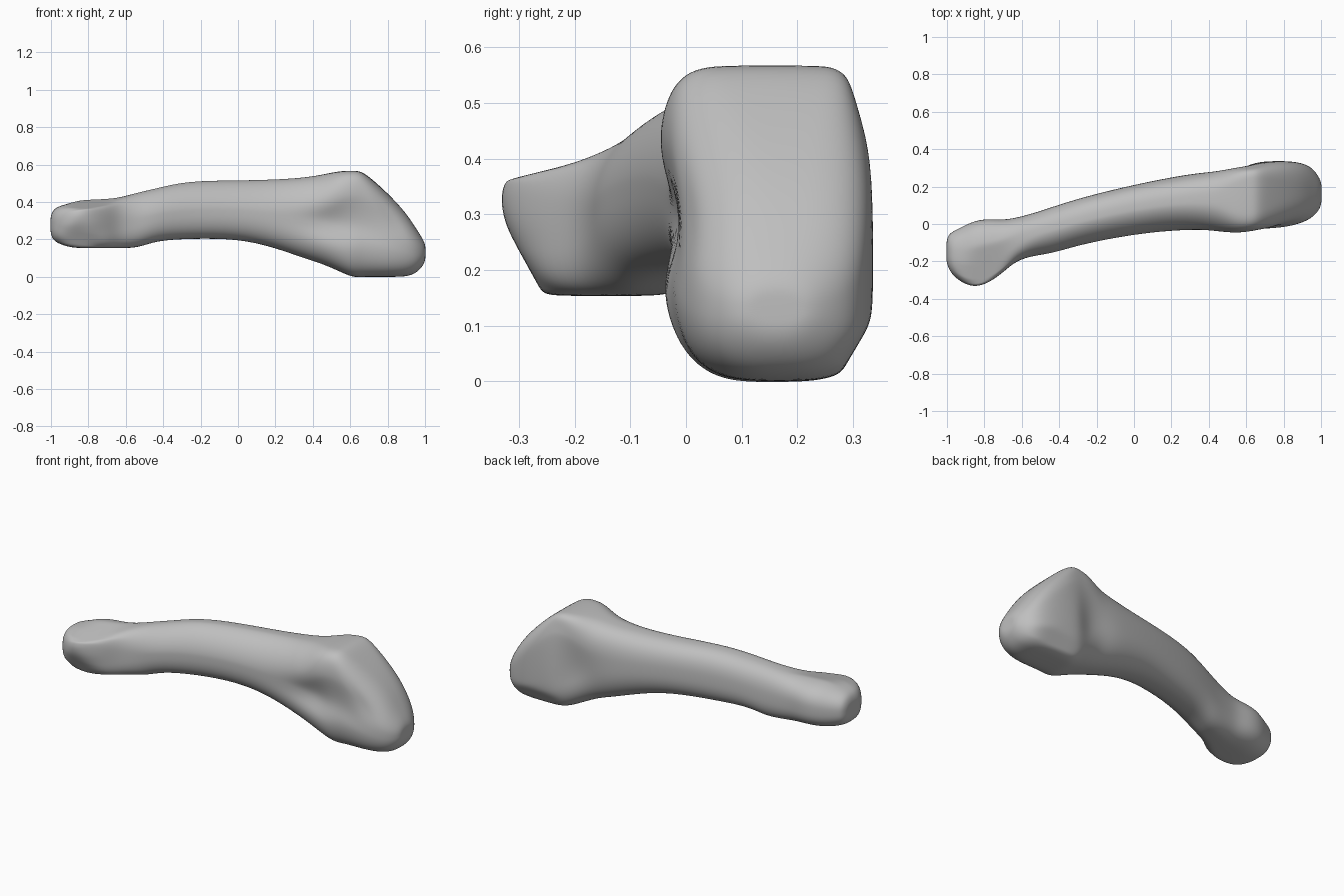
import bpy
import bmesh
from math import cos, sin, pi, exp
from mathutils import Vector

RING = 48

default = bpy.data.objects.get("Cube")
if default:
    bpy.data.objects.remove(default, do_unlink=True)


def flat_material(name, color):
    mat = bpy.data.materials.new(name)
    mat.use_nodes = True
    mat.diffuse_color = color
    shader = mat.node_tree.nodes["Principled BSDF"]
    shader.inputs["Base Color"].default_value = color
    shader.inputs["Roughness"].default_value = 0.8
    return mat


def power(value, exponent):
    """Signed power, used for rounded-box cross-sections."""
    return abs(value) ** exponent * (1 if value >= 0 else -1)


def bump(point, center, size):
    """Soft falloff around a center, with a separate reach on each axis."""
    return exp(-sum(((p - c) / s) ** 2 for p, c, s in zip(point, center, size)))


# Cross-sections along the bone: x, front y, back y, bottom z, top z
SECTIONS = [
    (-.99, -.24, -.055, .2, .355),
    (-.965, -.28, -.038, .18, .375),
    (-.91, -.32, -.01, .16, .392),
    (-.85, -.34, .018, .153, .412),
    (-.78, -.318, .028, .153, .415),
    (-.7, -.26, .022, .153, .418),
    (-.63, -.195, .033, .153, .425),
    (-.53, -.168, .06, .155, .452),
    (-.44, -.158, .09, .193, .472),
    (-.27, -.105, .145, .204, .514),
    (0, -.055, .21, .205, .515),
    (.2, -.035, .25, .155, .52),
    (.35, -.04, .275, .1, .53),
    (.45, -.058, .29, .07, .546),
    (.54, -.055, .31, .03, .566),
    (.61, -.045, .325, -.002, .568),
    (.66, -.035, .335, -.002, .567),
    (.73, -.028, .337, 0, .515),
    (.82, -.018, .337, 0, .43),
    (.9, .005, .327, 0, .34),
    (.955, .035, .3, .02, .255),
    (.99, .075, .25, .06, .2),
]

# Squareness of each corner: x, top back, top front, bottom front, bottom back
CORNERS = [
    (-1, 2.4, 2.6, 2.6, 2.4),
    (-.8, 2.6, 4, 5, 2.8),
    (-.5, 2.6, 1.8, 2.6, 2.6),
    (.2, 2.6, 1.8, 2.4, 2.4),
    (.45, 3.2, 2.1, 2.4, 2.5),
    (.6, 7, 5, 3, 3.5),
    (.66, 7, 5, 3, 4),
    (.8, 4, 2.6, 3.2, 4),
    (1, 2.2, 2.2, 2.2, 2.2),
]

# Local shaping: center, reach, push
SHAPING = [
    ((.52, -.05, .29), (.14, .12, .08), (0, .055, 0)),   # hollow above the front knuckle
    ((.8, -.02, .29), (.15, .1, .07), (0, .025, 0)),     # waist of the wide end
    ((.53, .3, .26), (.1, .1, .13), (0, -.03, 0)),       # neck behind the round back knuckle
    ((.67, .33, .52), (.12, .1, .09), (0, -.025, 0)),    # narrower top of the wide end
    ((.76, .12, .48), (.06, .12, .06), (-.012, 0, 0)),   # dip in the sloping end face
]

# Flat facets worn into the ends: first x, last x, a point (y, z), outward normal (y, z)
FACETS = [
    (-1, -.66, (-.255, .153), (-.87, -.48)),    # under the front of the small end
    (-1, -.68, (-.32, .362), (-.24, .97)),      # top of the small end
    (.55, 1, (.27, 0), (.86, -.51)),            # under the back of the wide end
]


def corner_squareness(x, corner):
    """Interpolated squareness of one corner at a place along the bone."""
    for near, far in zip(CORNERS, CORNERS[1:]):
        if x <= far[0]:
            t = max(0, (x - near[0]) / (far[0] - near[0]))
            return near[1 + corner] * (1 - t) + far[1 + corner] * t
    return CORNERS[-1][1 + corner]


def section_point(section, index):
    x, front, back, bottom, top = section
    angle = 2 * pi * index / RING
    exponent = 2 / corner_squareness(x, index * 4 // RING)
    y = (front + back) / 2 + (back - front) / 2 * power(cos(angle), exponent)
    z = (bottom + top) / 2 + (top - bottom) / 2 * power(sin(angle), exponent)
    point = Vector((x, y, z))
    push = Vector((0, 0, 0))
    for center, reach, amount in SHAPING:
        push += bump(point, center, reach) * Vector(amount)
    point += push
    for first, last, on_facet, outward in FACETS:
        normal = Vector((0, *outward)).normalized()
        height = (point - Vector((x, *on_facet))).dot(normal)
        if first <= x <= last and height > 0:
            point -= normal * height
    return point


# Bone: a loft through all the cross-sections, with domed ends
bm = bmesh.new()
rings = [[bm.verts.new(section_point(s, i)) for i in range(RING)] for s in SECTIONS]
for ring, following in zip(rings, rings[1:]):
    for i in range(RING):
        j = (i + 1) % RING
        bm.faces.new((ring[i], ring[j], following[j], following[i]))
caps = [bm.faces.new(end) for end in (rings[0], rings[-1])]
bmesh.ops.recalc_face_normals(bm, faces=bm.faces)
bmesh.ops.inset_individual(bm, faces=caps, thickness=.03, depth=.011)
bmesh.ops.inset_individual(bm, faces=caps, thickness=.02, depth=.001)
for face in bm.faces:
    face.smooth = True
mesh = bpy.data.meshes.new("bone")
bm.to_mesh(mesh)
bm.free()

bone = bpy.data.objects.new("bone", mesh)
bpy.context.collection.objects.link(bone)
mesh.materials.append(flat_material("stone grey", (.52, .52, .52, 1)))

# Smooth surface
subdivision = bone.modifiers.new("smooth surface", "SUBSURF")
subdivision.levels = subdivision.render_levels = 2
